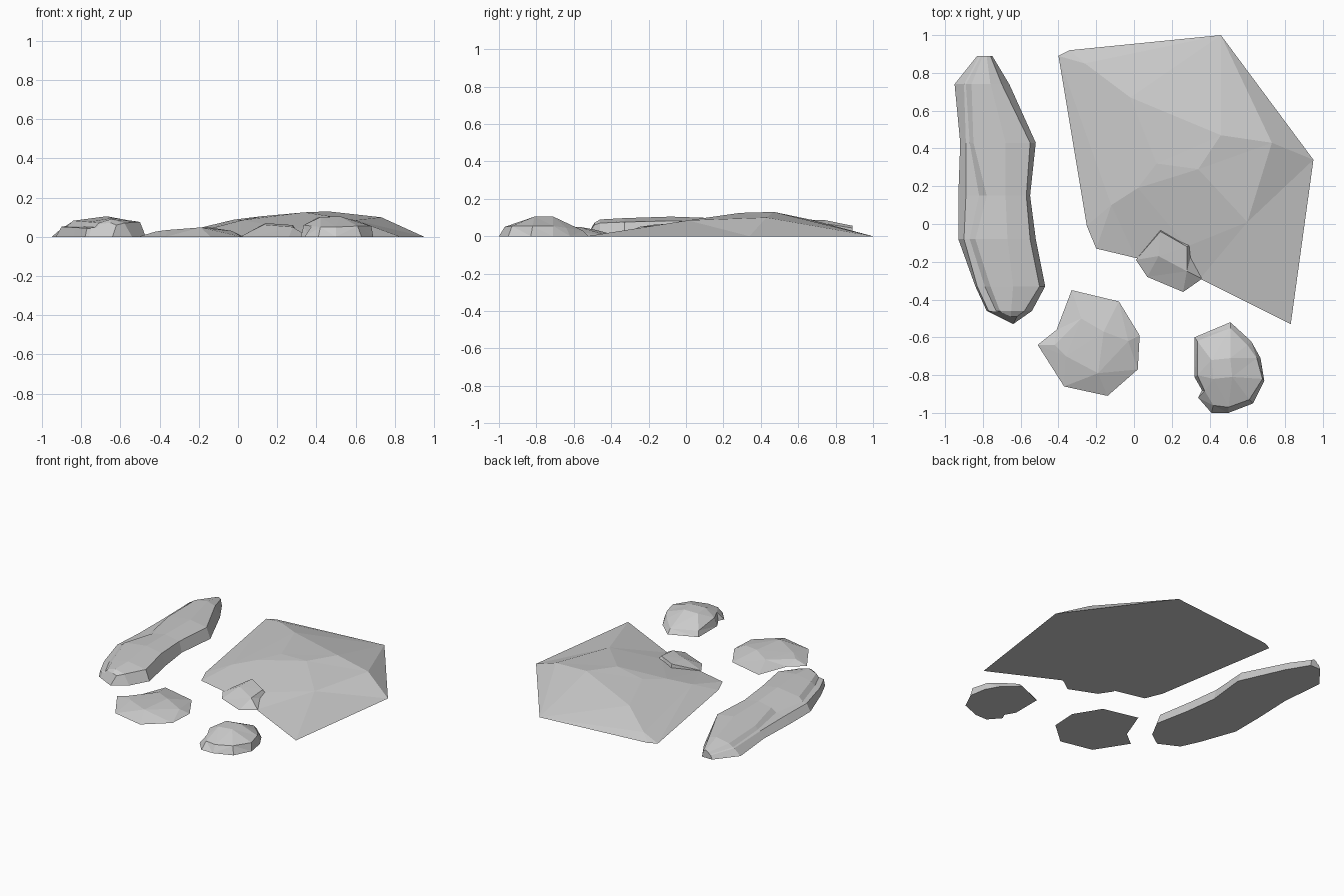
import bpy, bmesh
from mathutils import Vector
from mathutils.geometry import delaunay_2d_cdt

if "Cube" in bpy.data.objects:
    bpy.data.objects.remove(bpy.data.objects["Cube"])


def finish(name, bm):
    bmesh.ops.recalc_face_normals(bm, faces=bm.faces)
    mesh = bpy.data.meshes.new(name)
    bm.to_mesh(mesh)
    bm.free()
    obj = bpy.data.objects.new(name, mesh)
    bpy.context.collection.objects.link(obj)
    return obj


def faceted_rock(name, outline, tops, ridges=()):
    """Flat-based rock: ground outline plus raised points, triangulated from above."""
    n = len(outline)
    pts = [(x, y, 0.0) for x, y in outline] + list(tops)
    edges = [(n + a, n + b) for a, b in ridges]
    v2, _, faces, orig, _, _ = delaunay_2d_cdt(
        [Vector(p[:2]) for p in pts], edges, [list(range(n))], 1, 1e-5)
    bm = bmesh.new()
    vs = [bm.verts.new((v.x, v.y, pts[o[0]][2] if o else 0.05)) for v, o in zip(v2, orig)]
    for f in faces:
        bm.faces.new([vs[i] for i in f])
    rim = {o[0]: v for v, o in zip(vs, orig) if o and o[0] < n}
    bm.faces.new([rim[i] for i in reversed(range(n))])
    return finish(name, bm)


def lofted_rock(name, sections):
    """Long rock: each section is a list of (x, y, z) running left base to right base."""
    bm = bmesh.new()
    rows = [[bm.verts.new(p) for p in s] for s in sections]
    for a, b in zip(rows, rows[1:]):
        for i in range(len(a)):
            j = (i + 1) % len(a)
            bm.faces.new((a[i], a[j], b[j], b[i]))
    bm.faces.new(rows[0])
    bm.faces.new(list(reversed(rows[-1])))
    return finish(name, bm)


# broad low slab
faceted_rock("large_slab",
    [(-.40, .89), (-.34, .92), (.46, 1.0), (.95, .34), (.83, -.53), (.35, -.29),
     (.15, -.22), (.01, -.18), (-.20, -.13), (-.25, -.01)],
    [(-.26, .85, .03), (-.02, .67, .088), (.46, .47, .13), (.34, .29, .125),
     (.12, .32, .105), (.02, .19, .085), (-.12, .10, .048), (.60, .01, .085),
     (.73, .43, .10), (.28, -.12, .04)],
    [(0, 1), (1, 2), (2, 3), (3, 4), (4, 1), (4, 5), (5, 6), (0, 6), (3, 7),
     (2, 8), (7, 9)])

# small stone bedded in the slab's front edge
faceted_rock("bedded_stone",
    [(.01, -.19), (.07, -.28), (.26, -.36), (.36, -.29), (.32, -.10), (.14, -.02)],
    [(.13, -.17, .062), (.28, -.25, .05), (.28, -.12, .06), (.14, -.04, .07)],
    [(0, 1), (1, 2), (2, 3), (3, 0)])

# low stone, front middle
faceted_rock("low_stone",
    [(-.51, -.64), (-.41, -.56), (-.33, -.35), (-.08, -.41), (.03, -.59),
     (.02, -.77), (-.14, -.91), (-.37, -.86)],
    [(-.42, -.64, .027), (-.28, -.50, .038), (-.16, -.57, .05), (-.03, -.62, .03),
     (-.19, -.79, .048), (-.36, -.70, .035)],
    [(0, 1), (1, 2), (2, 3), (2, 4), (4, 5), (0, 5)])

# rounded stone, front right
faceted_rock("round_stone",
    [(.32, -.60), (.51, -.52), (.62, -.62), (.67, -.71), (.69, -.83), (.63, -.95),
     (.50, -1.0), (.41, -1.0), (.34, -.92), (.36, -.88), (.32, -.81)],
    [(.335, -.62, .035), (.51, -.55, .03), (.60, -.64, .045), (.65, -.71, .055),
     (.68, -.82, .055), (.61, -.93, .055), (.50, -.97, .05), (.42, -.96, .05),
     (.375, -.885, .055), (.335, -.80, .06),
     (.41, -.72, .10), (.51, -.71, .105), (.52, -.81, .105), (.42, -.82, .10)],
    [(i, (i + 1) % 10) for i in range(10)] + [(10, 11), (11, 12), (12, 13), (13, 10)])

# long ridge rock: y of each section, then x of its seven profile points
profile_z = [0, .05, .055, .08, .102, .08, 0]
ridge = [
    (-.46, [-.78, -.77, -.73, -.71, -.65, -.58, -.54], .88),
    (-.33, [-.84, -.83, -.79, -.76, -.64, -.50, -.47], .95),
    (-.08, [-.93, -.90, -.87, -.84, -.67, -.55, -.52], 1.03),
    (.15, [-.93, -.89, -.82, -.78, -.68, -.57, -.55], .95),
    (.43, [-.92, -.89, -.87, -.85, -.68, -.55, -.52], .92),
    (.74, [-.95, -.90, -.89, -.86, -.76, -.70, -.66], .85),
    (.89, [-.83, -.82, -.81, -.80, -.78, -.76, -.75], .55),
]
sections = [[(x, y, z * k) for x, z in zip(xs, profile_z)] for y, xs, k in ridge]
# pointed front toe
toe = [(-.76, -.47, 0), (-.75, -.465, .042), (-.72, -.465, .046), (-.70, -.47, .066),
       (-.65, -.49, .072), (-.62, -.49, .06), (-.64, -.53, 0)]
lofted_rock("long_ridge_rock", [toe] + sections)
